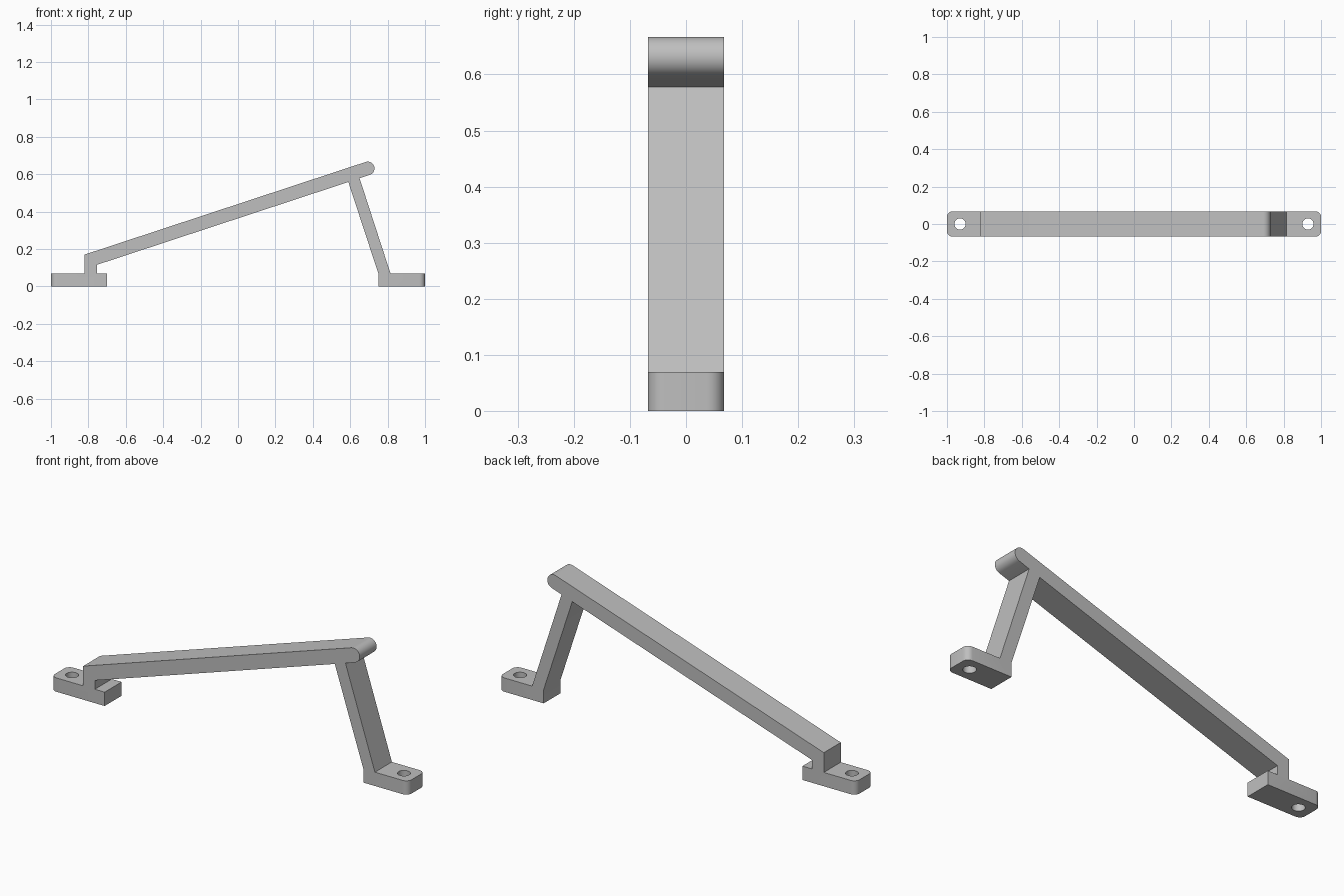
import bpy
import bmesh
from math import atan2, cos, sin, pi, radians
from mathutils import Vector

if "Cube" in bpy.data.objects:
    bpy.data.objects.remove(bpy.data.objects["Cube"], do_unlink=True)

HALF_WIDTH = 0.068
FOOT_TOP = 0.07
HOLE_X = 0.93
HOLE_RADIUS = 0.03
CORNER_RADIUS = 0.03
TIP = Vector((0.694, 0.631))
TIP_RADIUS = 0.036
SLOPE = atan2(0.327, 1)

grey = bpy.data.materials.new("light grey")
grey.use_nodes = True
colour = (0.52, 0.52, 0.52, 1)
grey.diffuse_color = colour
grey.node_tree.nodes["Principled BSDF"].inputs["Base Color"].default_value = colour


def tip_arc(steps=14):
    """Half circle closing the raised end of the bar, from underside to top."""
    angles = [SLOPE - pi / 2 + pi * i / steps for i in range(steps + 1)]
    return [(TIP.x + TIP_RADIUS * cos(a), TIP.y + TIP_RADIUS * sin(a)) for a in angles]


# Side outline: low foot, sloping bar with round tip, leaning leg, high foot
low_foot = [(-1, FOOT_TOP), (-1, 0), (-0.70, 0), (-0.70, FOOT_TOP), (-0.755, FOOT_TOP)]
bar_underside = [(-0.755, 0.115), (0.59, 0.558)]
high_foot = [(0.75, FOOT_TOP), (0.75, 0), (1, 0), (1, FOOT_TOP), (0.815, FOOT_TOP)]
bar_end = [(0.65, 0.578)] + tip_arc()
low_post = [(-0.82, 0.17), (-0.82, FOOT_TOP)]
outline = low_foot + bar_underside + high_foot + bar_end + low_post

bm = bmesh.new()
face = bm.faces.new([bm.verts.new((x, -HALF_WIDTH, z)) for x, z in outline])
extruded = bmesh.ops.extrude_face_region(bm, geom=[face])
moved = [v for v in extruded["geom"] if isinstance(v, bmesh.types.BMVert)]
bmesh.ops.translate(bm, verts=moved, vec=(0, 2 * HALF_WIDTH, 0))

# Rounded outer corners of both feet
corners = [e for e in bm.edges
           if all(abs(v.co.x) > 0.99 for v in e.verts)
           and abs(e.verts[0].co.z - e.verts[1].co.z) > 0.01]
bmesh.ops.bevel(bm, geom=corners, offset=CORNER_RADIUS, segments=6,
                profile=0.5, affect="EDGES")
bmesh.ops.recalc_face_normals(bm, faces=bm.faces)
mesh = bpy.data.meshes.new("handle_bracket")
bm.to_mesh(mesh)
bm.free()
mesh.materials.append(grey)
bracket = bpy.data.objects.new("handle_bracket", mesh)
bpy.context.collection.objects.link(bracket)

# Screw holes through the feet
for side in (-1, 1):
    bpy.ops.mesh.primitive_cylinder_add(vertices=32, radius=HOLE_RADIUS, depth=0.2,
                                        location=(side * HOLE_X, 0, FOOT_TOP / 2))
    cutter = bpy.context.object
    cutter.name = "screw_hole_cutter"
    cutter.hide_render = True
    cutter.data.materials.append(grey)
    cut = bracket.modifiers.new("screw_hole", "BOOLEAN")
    cut.operation = "DIFFERENCE"
    cut.solver = "EXACT"
    cut.object = cutter
    bpy.context.view_layer.objects.active = bracket
    bpy.ops.object.modifier_apply(modifier=cut.name)
    bpy.data.objects.remove(cutter, do_unlink=True)

bpy.ops.object.select_all(action="DESELECT")
bracket.select_set(True)
bpy.context.view_layer.objects.active = bracket
bpy.ops.object.shade_smooth_by_angle(angle=radians(30))
